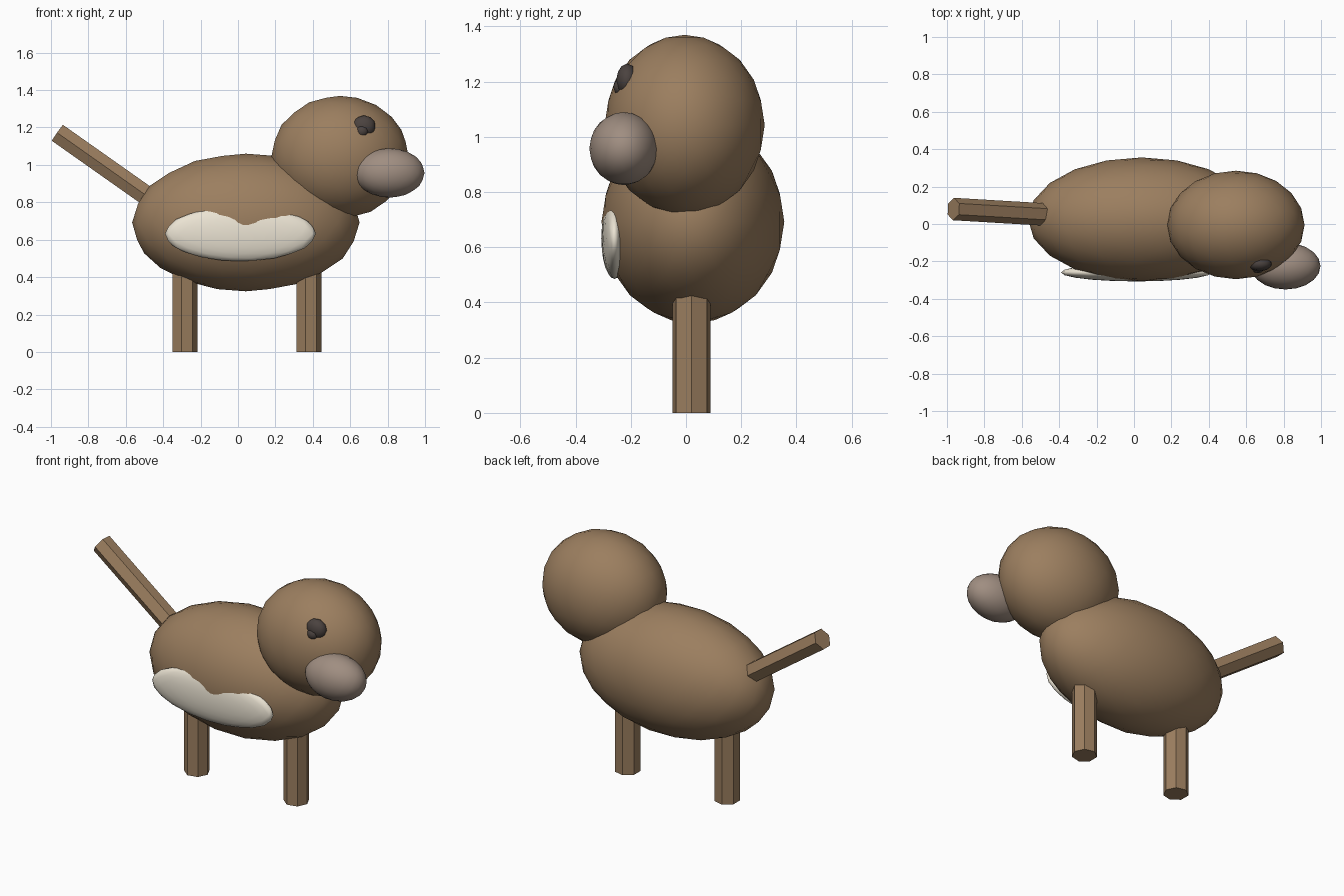
import bpy, bmesh
from mathutils import Vector, Matrix
from math import cos, sin, tau

if "Cube" in bpy.data.objects:
    bpy.data.objects.remove(bpy.data.objects["Cube"])


def material(name, rgb):
    m = bpy.data.materials.new(name)
    m.diffuse_color = (*rgb, 1)
    m.use_nodes = True
    m.node_tree.nodes["Principled BSDF"].inputs["Base Color"].default_value = m.diffuse_color
    return m


BROWN = material("brown", (0.33, 0.21, 0.115))
TAUPE = material("taupe", (0.35, 0.27, 0.22))
CREAM = material("cream", (0.83, 0.77, 0.65))
DARK = material("dark", (0.07, 0.055, 0.05))


def add_object(name, bm, mat, smooth):
    for f in bm.faces:
        f.smooth = smooth
    me = bpy.data.meshes.new(name)
    bm.to_mesh(me)
    bm.free()
    me.materials.append(mat)
    ob = bpy.data.objects.new(name, me)
    bpy.context.collection.objects.link(ob)
    return ob


def ellipsoid(name, center, radii, mat, level=3):
    bm = bmesh.new()
    bmesh.ops.create_icosphere(bm, subdivisions=level, radius=1,
                               matrix=Matrix.Diagonal((*radii, 1)))
    ob = add_object(name, bm, mat, True)
    ob.location = center
    return ob


def rod(name, start, end, radius, sides, first, mat):
    """Flat-sided prism from start to end, its first corner pointing towards `first`."""
    start, end = Vector(start), Vector(end)
    d = (end - start).normalized()
    u = Vector(first)
    u = (u - d * u.dot(d)).normalized()
    v = d.cross(u)
    bm = bmesh.new()
    rims = []
    for c in (start, end):
        rims.append([bm.verts.new(c + radius * (u * cos(tau * i / sides) + v * sin(tau * i / sides)))
                     for i in range(sides)])
    a, b = rims
    for i in range(sides):
        j = (i + 1) % sides
        bm.faces.new((a[i], a[j], b[j], b[i]))
    bm.faces.new(a[::-1])
    bm.faces.new(b)
    return add_object(name, bm, mat, False)


# Body and head
ellipsoid("body", (0.042, 0.025, 0.692), (0.608, 0.331, 0.368), BROWN)
ellipsoid("head", (0.545, -0.005, 1.042), (0.367, 0.29, 0.327), BROWN)

# Muzzle, eye and pupil on the front side
ellipsoid("muzzle", (0.81, -0.225, 0.957), (0.187, 0.125, 0.132), TAUPE)
ellipsoid("eye", (0.672, -0.213, 1.205), (0.065, 0.04, 0.06), DARK, 2)
ellipsoid("pupil", (0.663, -0.235, 1.18), (0.034, 0.028, 0.033), DARK, 2)

# Pale patch on the flank
ellipsoid("flank_patch", (0.013, -0.259, 0.632), (0.404, 0.048, 0.147), CREAM)

# Two legs
for name, x in (("rear_leg", -0.287), ("front_leg", 0.376)):
    rod(name, (x, 0.02, 0), (x, 0.02, 0.45), 0.071, 7, (1, 0, 0), BROWN)

# Tail
rod("tail", (-0.46, 0.05, 0.815), (-0.965, 0.08, 1.171), 0.06, 6, (0, 1, 0), BROWN)
